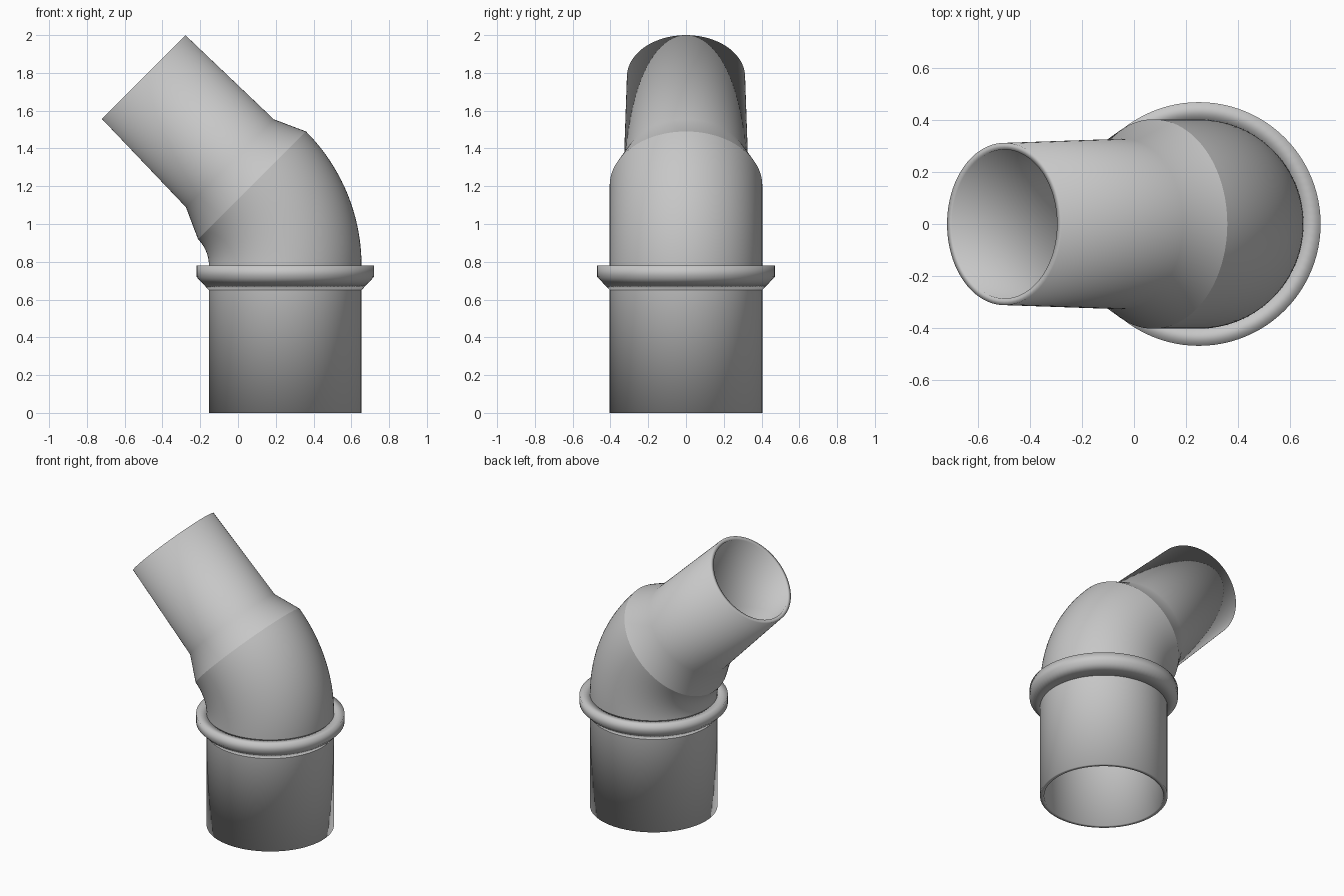
import bpy, bmesh, math
from mathutils import Vector

cube = bpy.data.objects.get("Cube")
if cube:
    bpy.data.objects.remove(cube, do_unlink=True)

grey = bpy.data.materials.new("plain grey")
grey.use_nodes = True
grey.diffuse_color = (0.57, 0.57, 0.57, 1)
grey.node_tree.nodes["Principled BSDF"].inputs["Base Color"].default_value = (0.57, 0.57, 0.57, 1)

SIDES = 96
PIPE_X = 0.25           # axis of the lower pipe
BEND_Z = 0.78           # height where the bend starts
BEND_R = 0.60           # radius of the bend
BEND = math.pi / 4
BEND_END = BEND_Z + BEND_R * BEND
TUBE_START = BEND_END + 0.166
TUBE_END = BEND_END + 0.812


def station(s):
    """Centre and tilt of the pipe axis at distance s from the bottom."""
    if s <= BEND_Z:
        return Vector((PIPE_X, 0, s)), 0
    t = min((s - BEND_Z) / BEND_R, BEND)
    centre = Vector((PIPE_X - BEND_R * (1 - math.cos(t)), 0, BEND_Z + BEND_R * math.sin(t)))
    rest = max(0, s - BEND_END)
    return centre + rest * Vector((-math.sin(t), 0, math.cos(t))), t


def sweep(name, runs, closed=False):
    """Skin rings given as (distance, radius); outer runs go up, inner runs go down."""
    bm = bmesh.new()
    for run in runs:
        rings = []
        for s, r in run:
            c, t = station(s)
            u, v = Vector((math.cos(t), 0, math.sin(t))), Vector((0, 1, 0))
            angles = [2 * math.pi * j / SIDES for j in range(SIDES)]
            rings.append([bm.verts.new(c + r * (math.cos(a) * u + math.sin(a) * v)) for a in angles])
        if closed:
            rings.append(rings[0])
        for lo, hi in zip(rings, rings[1:]):
            for j in range(SIDES):
                k = (j + 1) % SIDES
                bm.faces.new((lo[j], lo[k], hi[k], hi[j]))
    for f in bm.faces:
        f.smooth = True
    for e in bm.edges:
        e.smooth = e.calc_face_angle(0) < math.radians(30)
    mesh = bpy.data.meshes.new(name)
    bm.to_mesh(mesh)
    bm.free()
    mesh.materials.append(grey)
    obj = bpy.data.objects.new(name, mesh)
    bpy.context.collection.objects.link(obj)
    return obj


OUT, INN = 0.404, 0.378

# Straight lower pipe with an open bottom rim
sweep("lower_pipe", [[(BEND_Z, INN), (0, INN), (0, OUT), (BEND_Z, OUT)]])

# Collar with a chamfered underside
sweep("collar", [[(0.65, OUT), (0.72, 0.47), (BEND_Z, 0.47), (BEND_Z, OUT)]], closed=True)

# Curved elbow, outer and inner walls
steps = [BEND_Z + (BEND_END - BEND_Z) * i / 24 for i in range(25)]
sweep("elbow", [[(s, OUT) for s in steps], [(s, INN) for s in reversed(steps)]])

# Reducing cone and tapered outlet tube
sweep("outlet_tube", [[(BEND_END, OUT), (TUBE_START, 0.329), (TUBE_END, 0.313),
                       (TUBE_END, 0.287), (TUBE_START, 0.303), (BEND_END, INN)]])
